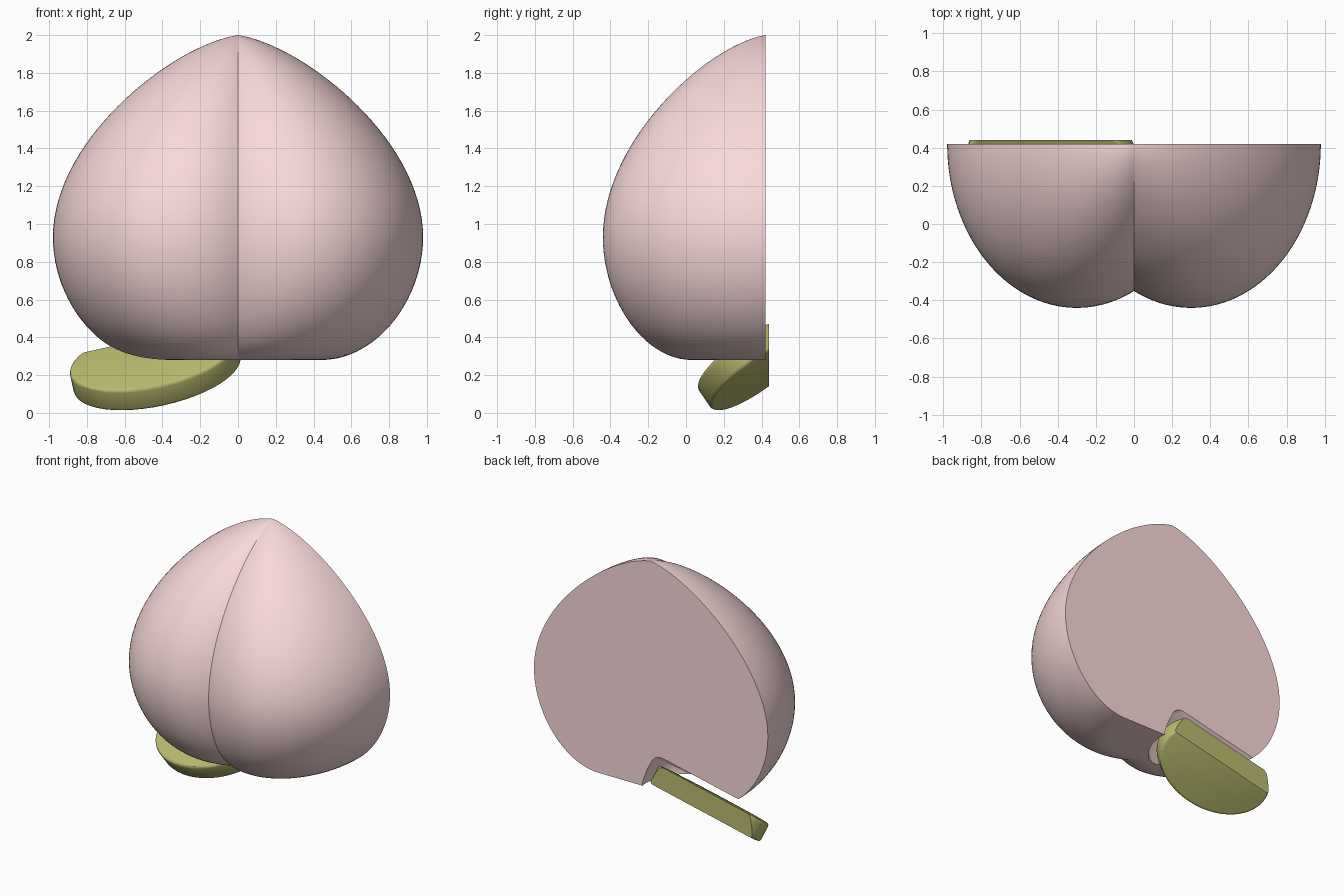
import bpy, bmesh, math
from mathutils import Vector, Matrix
from mathutils.geometry import interpolate_bezier

if "Cube" in bpy.data.objects:
    bpy.data.objects.remove(bpy.data.objects["Cube"])

BACK = 0.42


def material(name, color):
    m = bpy.data.materials.new(name)
    m.diffuse_color = (*color, 1)
    m.use_nodes = True
    m.node_tree.nodes["Principled BSDF"].inputs["Base Color"].default_value = m.diffuse_color
    return m


def add_object(name, bm, mat=None):
    bmesh.ops.recalc_face_normals(bm, faces=bm.faces)
    mesh = bpy.data.meshes.new(name)
    bm.to_mesh(mesh)
    bm.free()
    ob = bpy.data.objects.new(name, mesh)
    bpy.context.collection.objects.link(ob)
    if mat:
        mesh.materials.append(mat)
    return ob


def smooth(ob, degrees):
    bpy.ops.object.select_all(action='DESELECT')
    ob.select_set(True)
    bpy.context.view_layer.objects.active = ob
    bpy.ops.object.shade_smooth_by_angle(angle=math.radians(degrees))


# Frame of the tilted leaf
normal = Vector((-0.22, -0.68, 1)).normalized()
along = Vector((1, 0, 0.22)).normalized()
across = normal.cross(along)
leaf_frame = Matrix((along, across, normal)).transposed().to_4x4()
leaf_frame.translation = (-0.4375, 0.344, 0.252)


def oval_disc(ru, rv, thick, bevel):
    bm = bmesh.new()
    bmesh.ops.create_cone(bm, cap_ends=True, segments=48, radius1=1, radius2=1, depth=1)
    bmesh.ops.scale(bm, vec=(ru, rv, thick), verts=bm.verts)
    if bevel:
        rims = [e for e in bm.edges if abs(e.verts[0].co.z - e.verts[1].co.z) < 1e-5]
        bmesh.ops.bevel(bm, geom=rims, offset=bevel, segments=3, profile=0.5, affect='EDGES')
    bm.transform(leaf_frame)
    return bm


# Fruit: a two-lobed outline scaled along a vertical profile, flat at the back
def fruit():
    upper = interpolate_bezier(*[Vector(p) for p in ((0, 2), (.35, 1.95), (1, 1.45), (1, .93))], 32)
    lower = interpolate_bezier(*[Vector(p) for p in ((1, .93), (1, .6), (.75, .28), (.45, .28))], 24)
    profile = upper[1:] + lower[1:]
    cx, rx, ry, n = 0.3, 0.68, 0.86, 40
    end = math.acos(-cx / rx)
    half = [(cx + rx * math.cos(end * i / n), -ry * math.sin(end * i / n)) for i in range(n + 1)]
    half[-1] = (0.0, half[-1][1])
    outline = half + [(-x, y) for x, y in reversed(half[:-1])]
    bm = bmesh.new()
    apex = bm.verts.new((0, BACK, 2))
    rings = [[bm.verts.new((x * s, BACK + y * s, z)) for x, y in outline] for s, z in profile]
    count = len(outline)
    for i in range(count):
        j = (i + 1) % count
        bm.faces.new((apex, rings[0][i], rings[0][j]))
        for a, b in zip(rings, rings[1:]):
            bm.faces.new((a[i], b[i], b[j], a[j]))
    bm.faces.new(rings[-1])
    return bm


fruit_ob = add_object("fruit_half", fruit(), material("fruit_pink", (0.95, 0.70, 0.70)))

# Clearance groove around the leaf
cutter = add_object("leaf_clearance", oval_disc(0.51, 0.36, 0.25, 0.04))
mod = fruit_ob.modifiers.new("groove", 'BOOLEAN')
mod.object = cutter
mod.operation = 'DIFFERENCE'
mod.solver = 'EXACT'
bpy.context.view_layer.objects.active = fruit_ob
bpy.ops.object.modifier_apply(modifier=mod.name)
bpy.data.objects.remove(cutter)
smooth(fruit_ob, 25)

# Leaf: tilted oval disc sliced flat at the back
bm = oval_disc(0.452, 0.30, 0.14, 0.02)
cut = bmesh.ops.bisect_plane(bm, geom=bm.verts[:] + bm.edges[:] + bm.faces[:],
                             plane_co=(0, 0.44, 0), plane_no=(0, 1, 0), clear_outer=True)
bmesh.ops.holes_fill(bm, edges=[e for e in bm.edges if e.is_boundary], sides=0)
leaf_ob = add_object("leaf", bm, material("leaf_green", (0.50, 0.50, 0.16)))
smooth(leaf_ob, 30)
